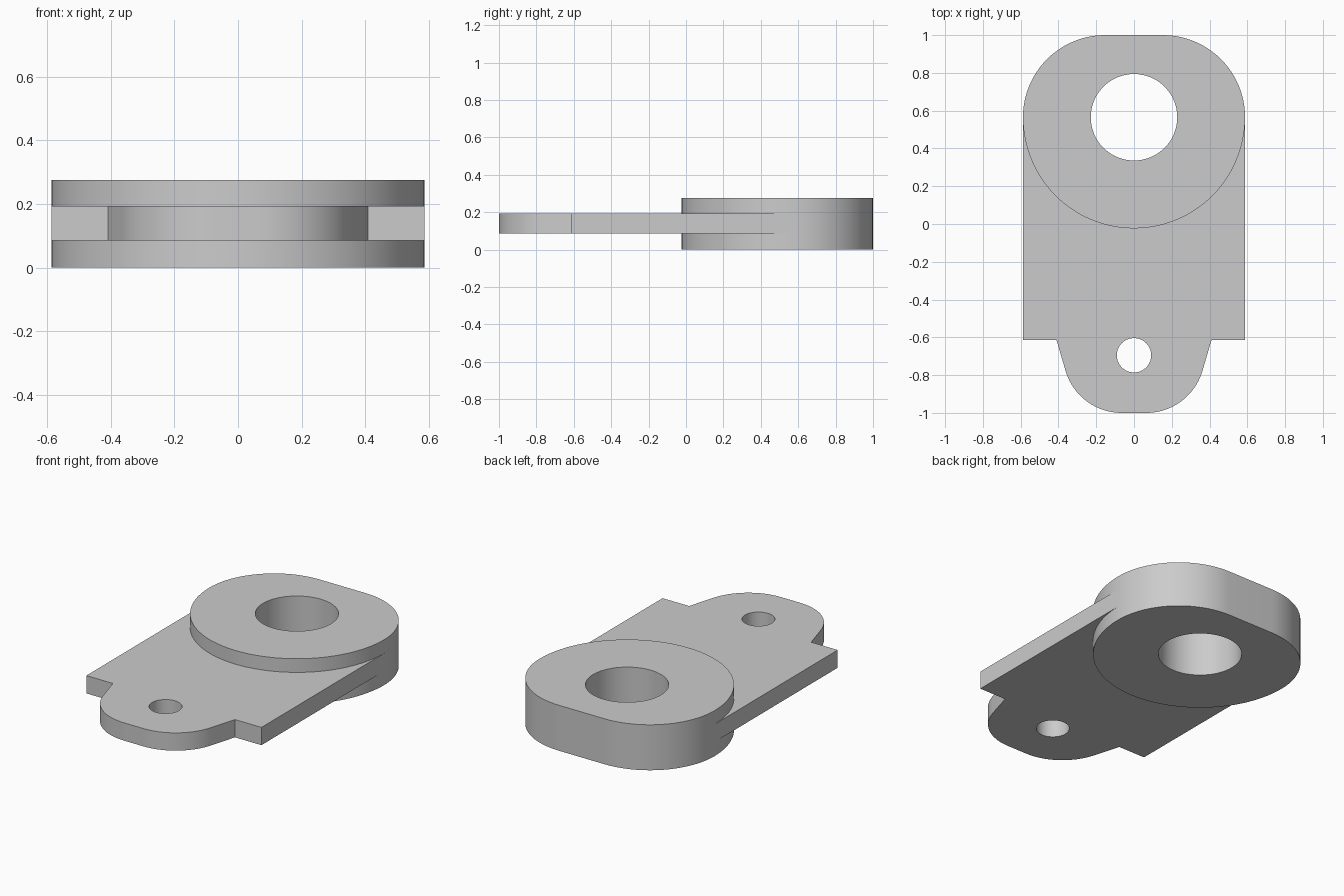
import bpy
import bmesh
from math import cos, sin, radians, pi

if "Cube" in bpy.data.objects:
    bpy.data.objects.remove(bpy.data.objects["Cube"])

HALF_W = 0.588          # half width of plate and boss
EYE_Y = 0.565           # centre of the large hole
PIN_Y = -0.695          # centre of the small hole
THICK = 0.276           # boss height
CORNER = 1 - EYE_Y      # radius of the rounded back corners

steel = bpy.data.materials.new("plain grey")
steel.use_nodes = True
steel.diffuse_color = (0.6, 0.6, 0.6, 1)
steel.node_tree.nodes["Principled BSDF"].inputs["Base Color"].default_value = (0.6, 0.6, 0.6, 1)


def arc(cx, cy, r, start, end, steps):
    """Points along an arc, angles in degrees."""
    angles = [radians(start + (end - start) * i / steps) for i in range(steps + 1)]
    return [(cx + r * cos(a), cy + r * sin(a)) for a in angles]


def mirrored(half):
    """Close a right-hand outline (bottom to top) with its mirror image."""
    return half + [(-x, y) for x, y in reversed(half) if abs(x) > 1e-5]


def prism(name, outline, z0, z1):
    """Extrude a flat outline between two heights."""
    bm = bmesh.new()
    face = bm.faces.new([bm.verts.new((x, y, z0)) for x, y in outline])
    top = bmesh.ops.extrude_face_region(bm, geom=[face])
    verts = [v for v in top["geom"] if isinstance(v, bmesh.types.BMVert)]
    bmesh.ops.translate(bm, verts=verts, vec=(0, 0, z1 - z0))
    bmesh.ops.recalc_face_normals(bm, faces=bm.faces)
    mesh = bpy.data.meshes.new(name)
    bm.to_mesh(mesh)
    bm.free()
    mesh.materials.append(steel)
    obj = bpy.data.objects.new(name, mesh)
    bpy.context.collection.objects.link(obj)
    return obj


def combine(target, other, operation):
    """Apply a boolean and discard the second solid."""
    mod = target.modifiers.new(operation.lower(), "BOOLEAN")
    mod.operation = operation
    mod.solver = "EXACT"
    mod.object = other
    bpy.context.view_layer.objects.active = target
    bpy.ops.object.modifier_apply(modifier=mod.name)
    bpy.data.objects.remove(other)


# Boss: round at the front, flat back with rounded corners
boss_half = arc(0, EYE_Y, HALF_W, -90, 0, 32)
boss_half += arc(HALF_W - CORNER, EYE_Y, CORNER, 0, 90, 24)[1:]
bracket = prism("bracket", mirrored(boss_half), 0, THICK)

# Plate with square shoulders and a tapering rounded tab
plate_half = arc(0.065, -0.69, 0.31, -90, -16, 20)
plate_half += [(0.41, -0.615), (HALF_W, -0.615), (HALF_W, EYE_Y)]
plate = prism("plate", mirrored(plate_half), 0.085, 0.193)
combine(bracket, plate, "UNION")

# Through holes
for name, y, radius in (("eye_cutter", EYE_Y, 0.229), ("pin_cutter", PIN_Y, 0.091)):
    circle = arc(0, y, radius, 0, 360, 64)[:-1]
    cutter = prism(name, circle, -0.1, THICK + 0.1)
    cutter.hide_render = True
    combine(bracket, cutter, "DIFFERENCE")

# Smooth curved walls, sharp rims
bpy.ops.object.select_all(action="DESELECT")
bracket.select_set(True)
bpy.context.view_layer.objects.active = bracket
bpy.ops.object.shade_smooth_by_angle(angle=pi / 18)
